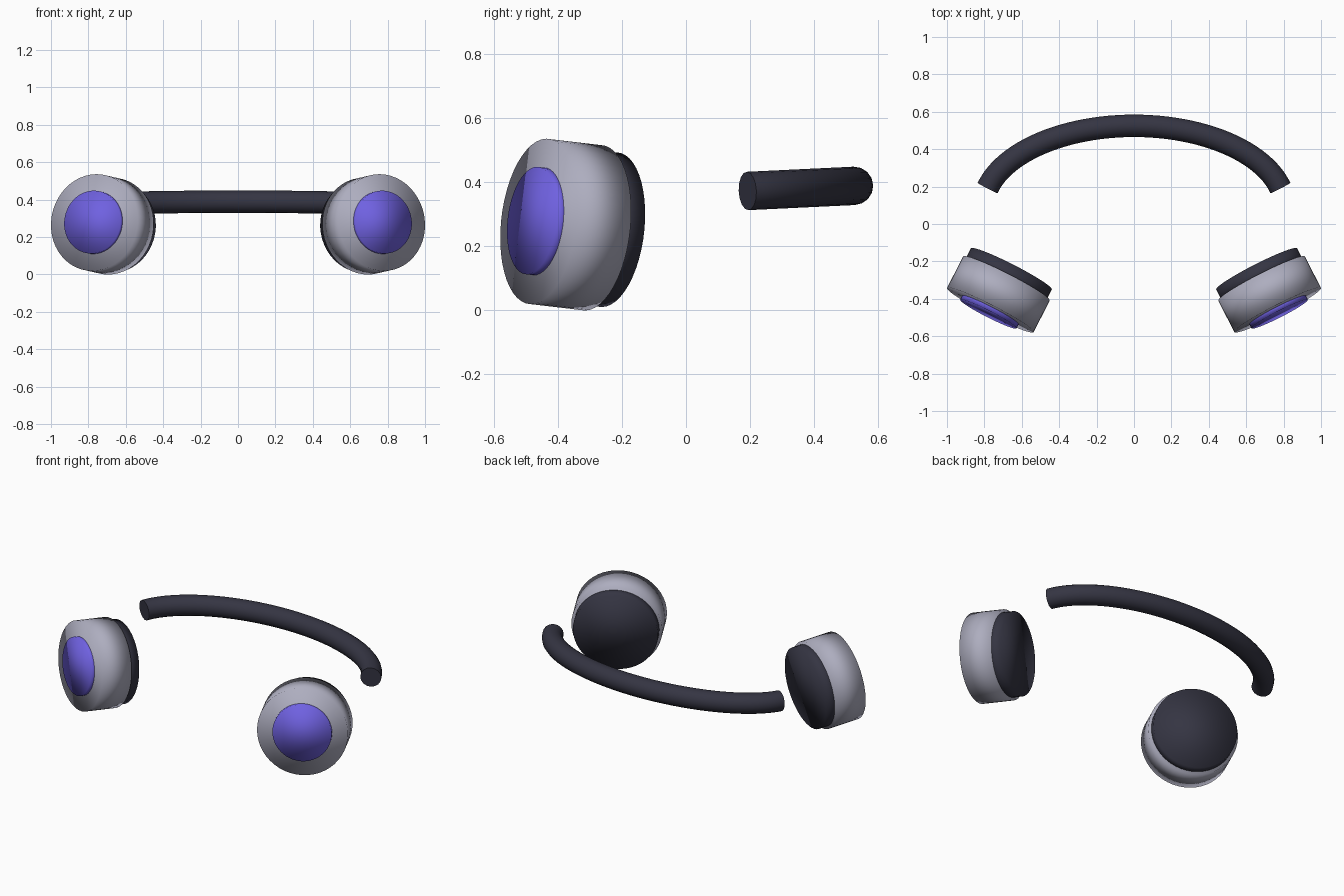
import bpy, bmesh, math
from mathutils import Vector

if "Cube" in bpy.data.objects:
    bpy.data.objects.remove(bpy.data.objects["Cube"])


def material(name, color):
    m = bpy.data.materials.new(name)
    m.diffuse_color = (*color, 1)
    m.use_nodes = True
    m.node_tree.nodes["Principled BSDF"].inputs["Base Color"].default_value = m.diffuse_color
    return m


DARK = material("charcoal", (0.035, 0.035, 0.055))
GREY = material("silver", (0.42, 0.42, 0.52))
VIOLET = material("violet", (0.16, 0.12, 0.75))


def disc(name, face, axis, start, end, radius, mat):
    """Smooth round drum along axis, from start to end measured from face."""
    bm = bmesh.new()
    bmesh.ops.create_cone(bm, cap_ends=True, segments=48,
                          radius1=radius, radius2=radius, depth=end - start)
    for f in bm.faces:
        f.smooth = True
    me = bpy.data.meshes.new(name)
    bm.to_mesh(me)
    bm.free()
    me.materials.append(mat)
    ob = bpy.data.objects.new(name, me)
    ob.location = face + axis * (start + end) / 2
    ob.rotation_euler = axis.to_track_quat('Z', 'Y').to_euler()
    bpy.context.collection.objects.link(ob)


# Ear cups: shell, ear pad and outer cap, all on one tilted axis per side
turn, tilt = math.radians(27), math.radians(6)
for side, label in ((-1, "left"), (1, "right")):
    face = Vector((side * 0.768, -0.46, 0.278))
    axis = Vector((-side * math.sin(turn) * math.cos(tilt),
                   math.cos(turn) * math.cos(tilt), -math.sin(tilt)))
    disc(label + "_cup_shell", face, axis, 0, 0.19, 0.26, GREY)
    disc(label + "_ear_pad", face, axis, 0.15, 0.248, 0.243, DARK)
    disc(label + "_cup_cap", face, axis, -0.024, 0.02, 0.169, VIOLET)

# Headband: round tube along part of an ellipse, rising slightly to the back
curve = bpy.data.curves.new("headband", 'CURVE')
curve.dimensions = '3D'
curve.bevel_depth = 0.06
curve.bevel_resolution = 6
curve.use_fill_caps = True
spline = curve.splines.new('POLY')
n, t0 = 48, 0.25
spline.points.add(n)
for i, p in enumerate(spline.points):
    t = t0 + (math.pi - 2 * t0) * i / n
    y = 0.083 + 0.442 * math.sin(t)
    p.co = (0.808 * math.cos(t), y, 0.364 + 0.048 * y, 1)
spline.use_smooth = True
curve.materials.append(DARK)
band = bpy.data.objects.new("headband", curve)
bpy.context.collection.objects.link(band)
